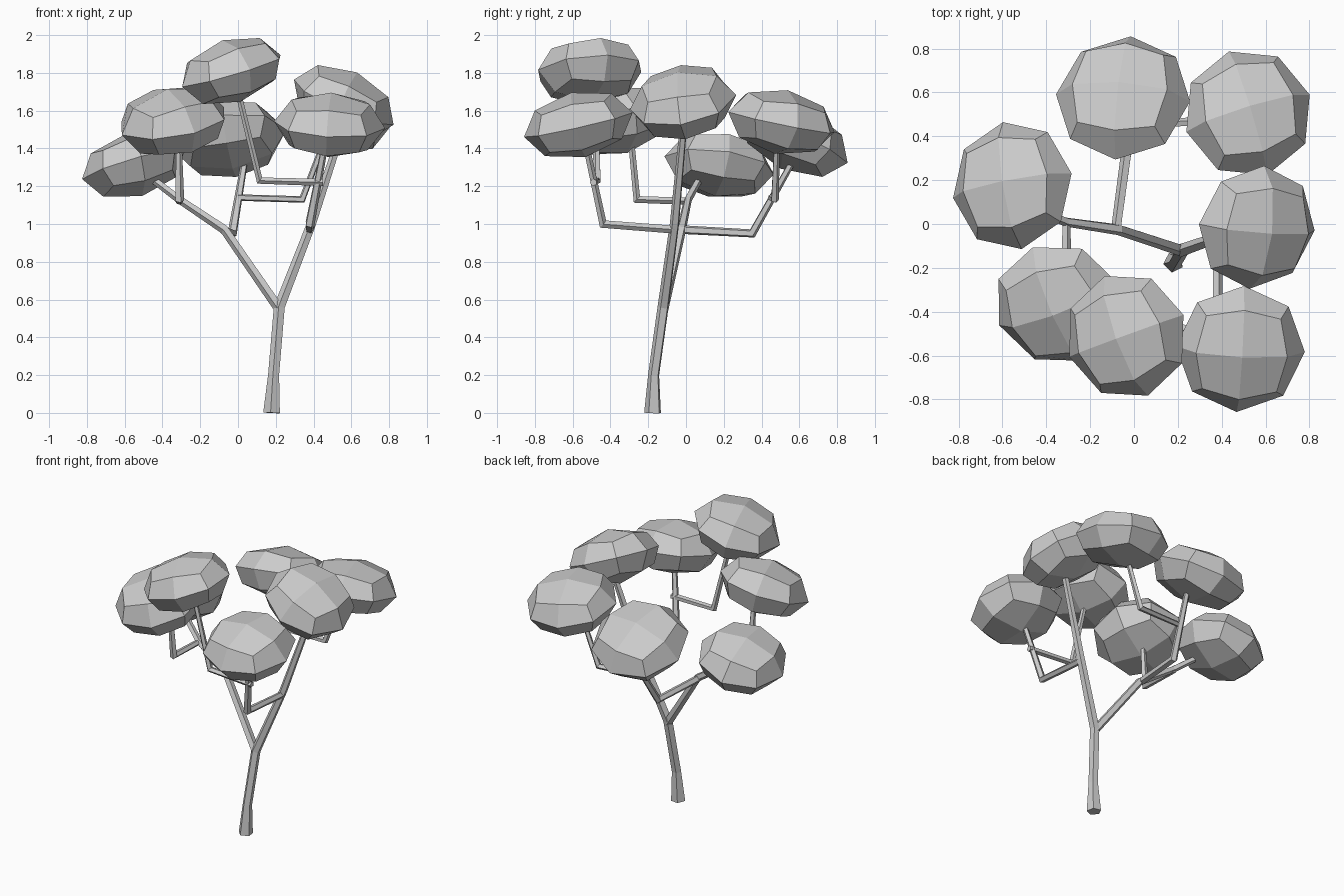
import bpy, bmesh, math
from mathutils import Vector, Matrix

if "Cube" in bpy.data.objects:
    bpy.data.objects.remove(bpy.data.objects["Cube"])


def finish(name, bm):
    bmesh.ops.recalc_face_normals(bm, faces=bm.faces[:])
    mesh = bpy.data.meshes.new(name)
    bm.to_mesh(mesh)
    bm.free()
    obj = bpy.data.objects.new(name, mesh)
    bpy.context.collection.objects.link(obj)
    return obj


def branch(name, points, sides=5):
    """Sweep a low-poly tube through (x, y, z, radius) points."""
    bm = bmesh.new()
    pos = [Vector(p[:3]) for p in points]
    rings, prev, frame = [], None, None
    for i, p in enumerate(pos):
        t_in = (p - pos[max(i - 1, 0)]).normalized()
        t_out = (pos[min(i + 1, len(pos) - 1)] - p).normalized()
        tangent = (t_in + t_out).normalized()
        if frame is None:
            frame = tangent.to_track_quat('Z', 'Y')
        else:
            frame = prev.rotation_difference(tangent) @ frame
        prev = tangent
        ring = []
        for k in range(sides):
            a = math.tau * k / sides
            off = Vector((math.cos(a), math.sin(a), 0)) * points[i][3]
            ring.append(bm.verts.new(p + frame @ off))
        rings.append(ring)
    for r0, r1 in zip(rings, rings[1:]):
        for k in range(sides):
            n = (k + 1) % sides
            bm.faces.new((r0[k], r0[n], r1[n], r1[k]))
    bm.faces.new(rings[0])
    bm.faces.new(rings[-1])
    return finish(name, bm)


def foliage(name, center, size, lean, turn):
    """Flattened 24-face quad sphere, leaning towards lean (x, y)."""
    bm = bmesh.new()
    bmesh.ops.create_cube(bm, size=2)
    bmesh.ops.subdivide_edges(bm, edges=bm.edges[:], cuts=1, use_grid_fill=True)
    for v in bm.verts:
        v.co.normalize()
    normal = Vector((lean[0], lean[1], math.sqrt(1 - lean[0] ** 2 - lean[1] ** 2)))
    tilt = Vector((0, 0, 1)).rotation_difference(normal).to_matrix().to_4x4()
    bm.transform(Matrix.Translation(center) @ tilt
                 @ Matrix.Diagonal((size[0], size[1], size[2], 1))
                 @ Matrix.Rotation(math.radians(turn), 4, 'Z'))
    return finish(name, bm)


# Trunk running up into the right-hand limb
branch("trunk", [(.18, -.175, 0, .047), (.19, -.17, .2, .031), (.22, -.12, .56, .031),
                 (.39, -.06, 1.0, .026), (.57, -.01, 1.55, .02)])
# Left-hand limb
branch("left_limb", [(.22, -.12, .55, .028), (-.07, -.025, .97, .026),
                     (-.31, .01, 1.13, .022), (-.52, .1, 1.29, .019)])
# Side branches
branch("back_branch", [(-.08, -.02, .97, .024), (-.03, .35, .95, .026), (.04, .58, 1.36, .018)])
branch("back_right_branch", [(.0, .45, 1.14, .018), (.34, .47, 1.13, .022), (.45, .48, 1.42, .016)])
branch("front_right_branch", [(.38, -.06, .97, .022), (.38, -.44, 1.0, .026), (.46, -.53, 1.42, .018)])
branch("front_branch", [(.45, -.49, 1.22, .02), (.115, -.47, 1.23, .022), (0, -.48, 1.7, .016)])
branch("front_left_branch", [(-.31, .02, 1.12, .02), (-.31, -.26, 1.13, .025), (-.315, -.29, 1.44, .017)])

# Foliage clumps: centre, radii, lean, turn
clumps = [
    ("foliage_left", (-.555, .175, 1.31), (.285, .297, .17), (-.28, .12), 10),
    ("foliage_back", (-.05, .575, 1.45), (.31, .31, .175), (-.12, .42), -5),
    ("foliage_back_right", (.52, .505, 1.54), (.295, .3, .172), (.05, .2), 17),
    ("foliage_right", (.56, -.015, 1.645), (.29, .285, .175), (.4, -.17), -5),
    ("foliage_front_right", (.485, -.57, 1.525), (.295, .295, .175), (.05, -.22), -3),
    ("foliage_front", (-.035, -.51, 1.81), (.29, .29, .17), (-.28, -.08), 20),
    ("foliage_front_left", (-.345, -.365, 1.545), (.297, .29, .18), (-.15, -.3), 22),
]
for c in clumps:
    foliage(*c)
